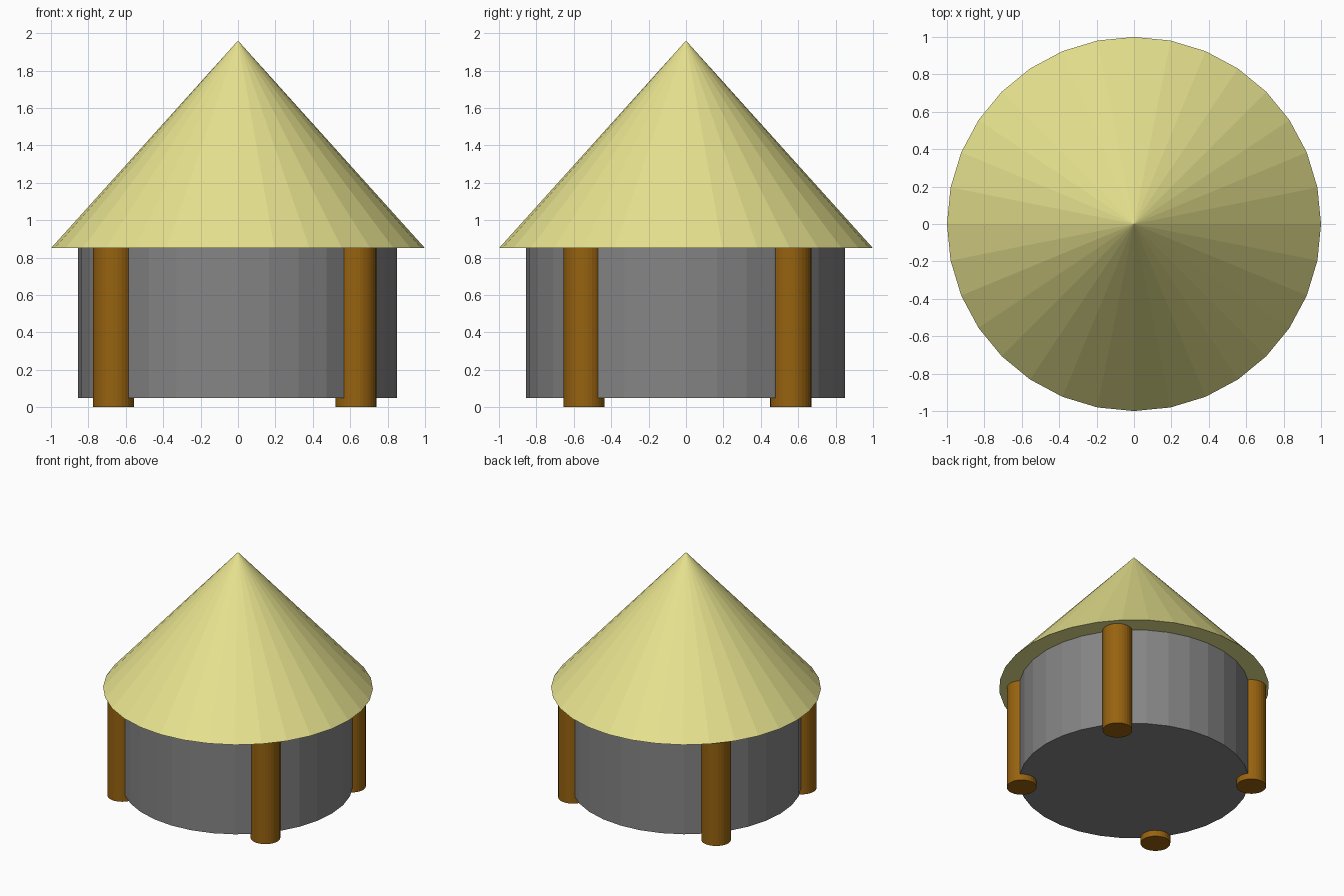
import bpy

cube = bpy.data.objects.get("Cube")
if cube:
    bpy.data.objects.remove(cube, do_unlink=True)


def material(name, rgb):
    mat = bpy.data.materials.new(name)
    mat.use_nodes = True
    mat.diffuse_color = (*rgb, 1)
    mat.node_tree.nodes["Principled BSDF"].inputs["Base Color"].default_value = (*rgb, 1)
    return mat


def round_part(name, mat, x, y, bottom, top, radius, top_radius):
    """Flat-sided cylinder or cone standing between two heights."""
    bpy.ops.mesh.primitive_cone_add(
        vertices=32, radius1=radius, radius2=top_radius,
        depth=top - bottom, location=(x, y, (bottom + top) / 2))
    part = bpy.context.object
    part.name = name
    part.data.materials.append(mat)
    return part


straw = material("straw yellow", (0.8, 0.765, 0.275))
stone = material("stone grey", (0.235, 0.235, 0.235))
wood = material("wood brown", (0.31, 0.123, 0.005))

EAVES = 0.85

# Round wall and conical roof
round_part("wall", stone, -0.002, -0.002, 0.05, EAVES, 0.853, 0.853)
round_part("roof", straw, 0, 0, EAVES, 1.96, 1.0, 0)

# Four posts sunk into the wall
for side, x in (("right", -0.665), ("left", 0.63)):
    for end, y in (("front", -0.545), ("back", 0.56)):
        round_part(f"{end}_{side}_post", wood, x, y, 0, EAVES, 0.11, 0.11)
